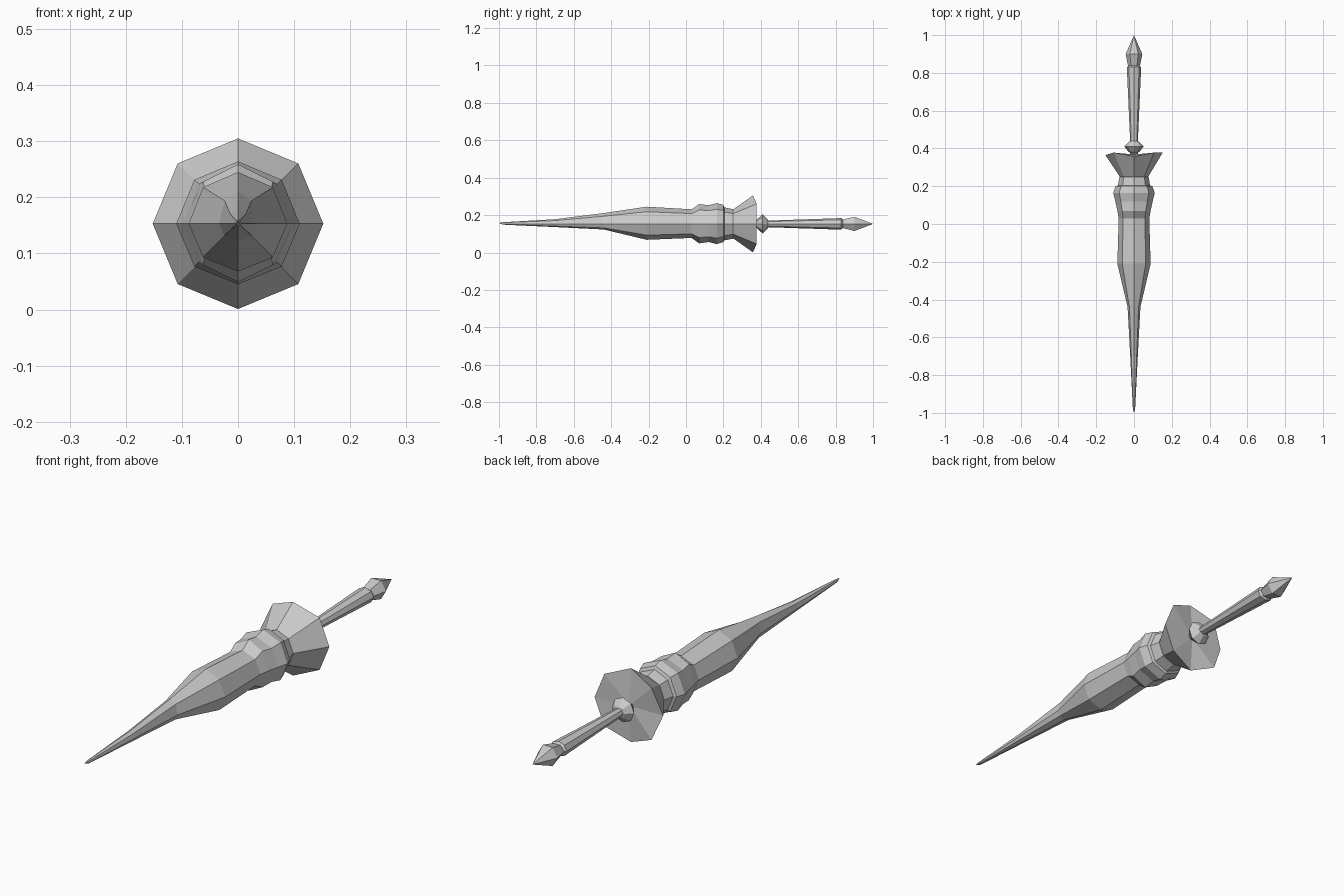
import bpy, bmesh
from math import cos, sin, tau

AXIS_Z = 0.153


def ring_mesh(name, sections, sides):
    """Loft rings along y. Section = (y, half width, height up, height down); zero width = point."""
    bm = bmesh.new()
    rings = []
    for y, rx, up, down in sections:
        if rx == 0:
            rings.append([bm.verts.new((0, y, AXIS_Z + up))])
            continue
        ring = []
        for i in range(sides):
            a = tau * i / sides
            s = sin(a)
            ring.append(bm.verts.new((rx * cos(a), y, AXIS_Z + s * (up if s > 0 else down))))
        rings.append(ring)
    for a, b in zip(rings, rings[1:]):
        for i in range(sides):
            j = (i + 1) % sides
            if len(a) == 1:
                bm.faces.new((a[0], b[i], b[j]))
            elif len(b) == 1:
                bm.faces.new((a[i], b[0], a[j]))
            else:
                bm.faces.new((a[i], b[i], b[j], a[j]))
    bmesh.ops.recalc_face_normals(bm, faces=bm.faces)
    mesh = bpy.data.meshes.new(name)
    bm.to_mesh(mesh)
    bm.free()
    obj = bpy.data.objects.new(name, mesh)
    bpy.context.collection.objects.link(obj)
    return obj


# Lance body: long spike, swollen middle, lumpy shoulder and narrow neck
ring_mesh("lance_body", [
    (-1.0, 0, 0.005, 0),
    (-0.98, 0.006, 0.009, 0.004),
    (-0.70, 0.020, 0.025, 0.017),
    (-0.44, 0.034, 0.058, 0.030),
    (-0.21, 0.088, 0.092, 0.085),
    (0.03, 0.081, 0.078, 0.075),
    (0.07, 0.088, 0.106, 0.104),
    (0.12, 0.099, 0.100, 0.097),
    (0.165, 0.110, 0.111, 0.108),
    (0.20, 0.097, 0.102, 0.097),
    (0.205, 0.085, 0.088, 0.088),
    (0.25, 0.077, 0.079, 0.079),
    (0.27, 0, 0, 0),
], 8)

# Flared hand guard with a shallow cup at the back
guard = ring_mesh("hand_guard", [
    (0.24, 0, 0, 0),
    (0.25, 0.075, 0.076, 0.076),
    (0.378, 0.152, 0.152, 0.152),
    (0.368, 0, 0, 0),
], 8)
# The top, bottom and left rim corners sit slightly further forward
for v in guard.data.vertices:
    if v.co.y > 0.37 and (abs(v.co.x) < 0.01 or v.co.x < -0.14):
        v.co.y = 0.358 if abs(v.co.x) < 0.01 else 0.365

# Collar knob behind the guard
ring_mesh("collar_knob", [
    (0.365, 0, 0, 0),
    (0.383, 0.030, 0.028, 0.028),
    (0.41, 0.051, 0.051, 0.051),
    (0.437, 0.025, 0.025, 0.025),
    (0.445, 0, 0, 0),
], 8)

# Slim grip widening to the rear
ring_mesh("grip", [
    (0.36, 0, 0, 0),
    (0.37, 0.020, 0.017, 0.017),
    (0.45, 0.021, 0.018, 0.018),
    (0.83, 0.038, 0.031, 0.031),
    (0.86, 0, 0, 0),
], 8)

# Pointed pommel
ring_mesh("pommel", [
    (0.82, 0, 0, 0),
    (0.84, 0.032, 0.026, 0.026),
    (0.90, 0.044, 0.044, 0.044),
    (1.0, 0, 0, 0),
], 6)
